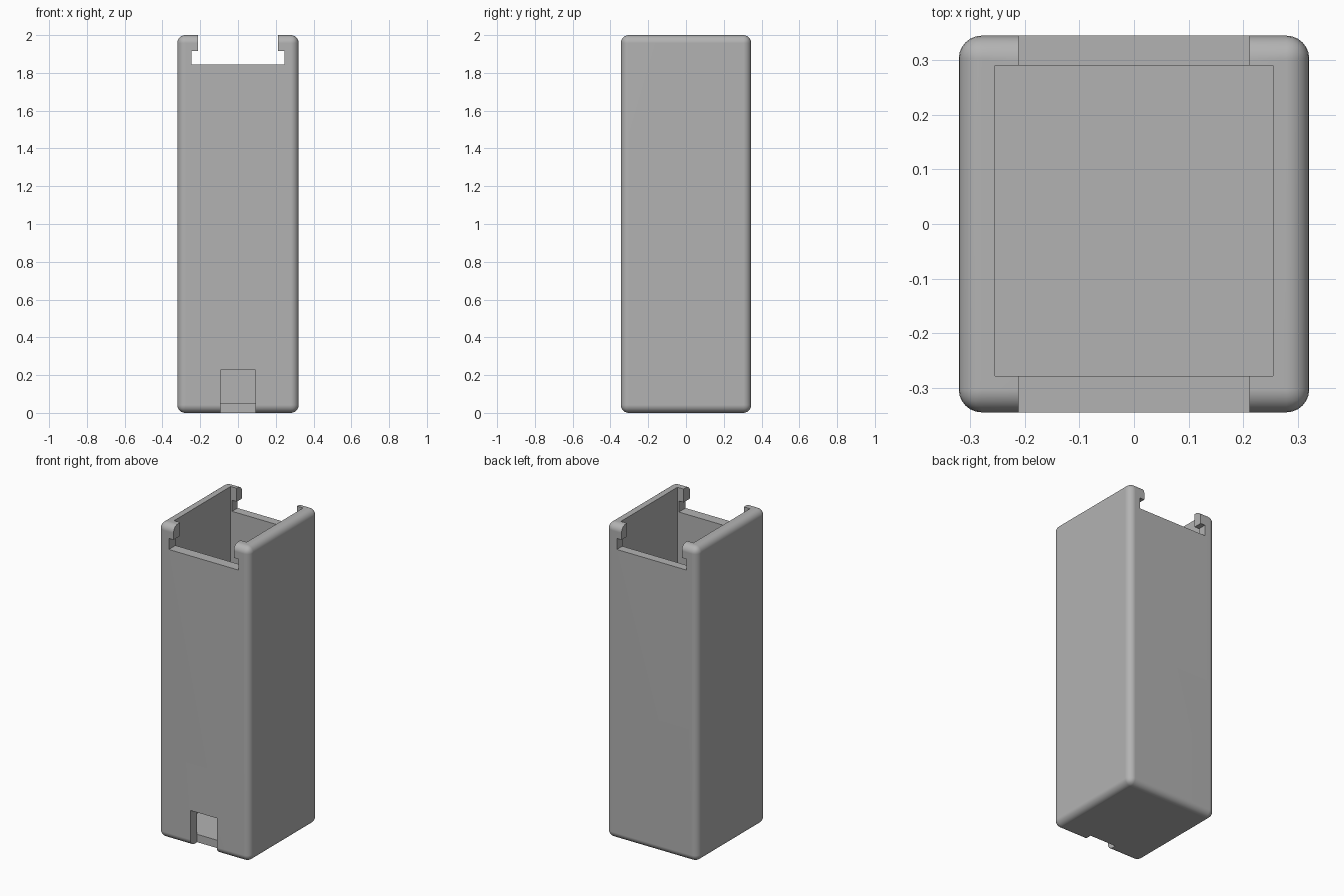
import bpy
import bmesh

if "Cube" in bpy.data.objects:
    bpy.data.objects.remove(bpy.data.objects["Cube"], do_unlink=True)

WALL_X, WALL_Y, HEIGHT, RADIUS = 0.321, 0.345, 2.0, 0.042

grey = bpy.data.materials.new("plain grey")
grey.use_nodes = True
COLOUR = (0.45, 0.45, 0.45, 1)
grey.diffuse_color = COLOUR
grey.node_tree.nodes["Principled BSDF"].inputs["Base Color"].default_value = COLOUR


def prism(name, profile, y0, y1):
    """Extrude an x-z profile from y0 to y1."""
    bm = bmesh.new()
    face = bm.faces.new([bm.verts.new((x, y0, z)) for x, z in profile])
    extruded = bmesh.ops.extrude_face_region(bm, geom=[face])["geom"]
    verts = [g for g in extruded if isinstance(g, bmesh.types.BMVert)]
    bmesh.ops.translate(bm, verts=verts, vec=(0, y1 - y0, 0))
    bmesh.ops.recalc_face_normals(bm, faces=bm.faces[:])
    mesh = bpy.data.meshes.new(name)
    bm.to_mesh(mesh)
    bm.free()
    mesh.materials.append(grey)
    obj = bpy.data.objects.new(name, mesh)
    bpy.context.collection.objects.link(obj)
    return obj


def mirrored(half):
    """Complete a right-hand outline across x = 0."""
    return half + [(-x, z) for x, z in reversed(half)]


# Rounded outer block
case = prism("case", mirrored([(WALL_X, 0), (WALL_X, HEIGHT)]), -WALL_Y, WALL_Y)
bpy.context.view_layer.objects.active = case
case.select_set(True)
bevel = case.modifiers.new("rounded edges", "BEVEL")
bevel.width = RADIUS
bevel.segments = 6
bevel.limit_method = "NONE"
bpy.ops.object.modifier_apply(modifier=bevel.name)

# Hollow inside, stepped lid channel through both ends, port in the front
cutters = [
    prism("cavity_cutter", mirrored([(0.255, 0.05), (0.255, 2.1)]), -0.278, 0.29),
    prism("lid_channel_cutter",
          mirrored([(0.245, 1.845), (0.245, 1.915), (0.212, 1.915), (0.212, 2.1)]),
          -0.5, 0.5),
    prism("front_port_cutter", mirrored([(0.093, -0.1), (0.093, 0.227)]), -0.5, -0.278),
]
for cutter in cutters:
    cut = case.modifiers.new(cutter.name, "BOOLEAN")
    cut.operation = "DIFFERENCE"
    cut.solver = "EXACT"
    cut.object = cutter
    bpy.ops.object.modifier_apply(modifier=cut.name)
    bpy.data.objects.remove(cutter, do_unlink=True)

# Smooth rounded edges, crisp cuts
bpy.ops.object.shade_smooth_by_angle(angle=0.5)
weighted = case.modifiers.new("flat face shading", "WEIGHTED_NORMAL")
weighted.keep_sharp = True
